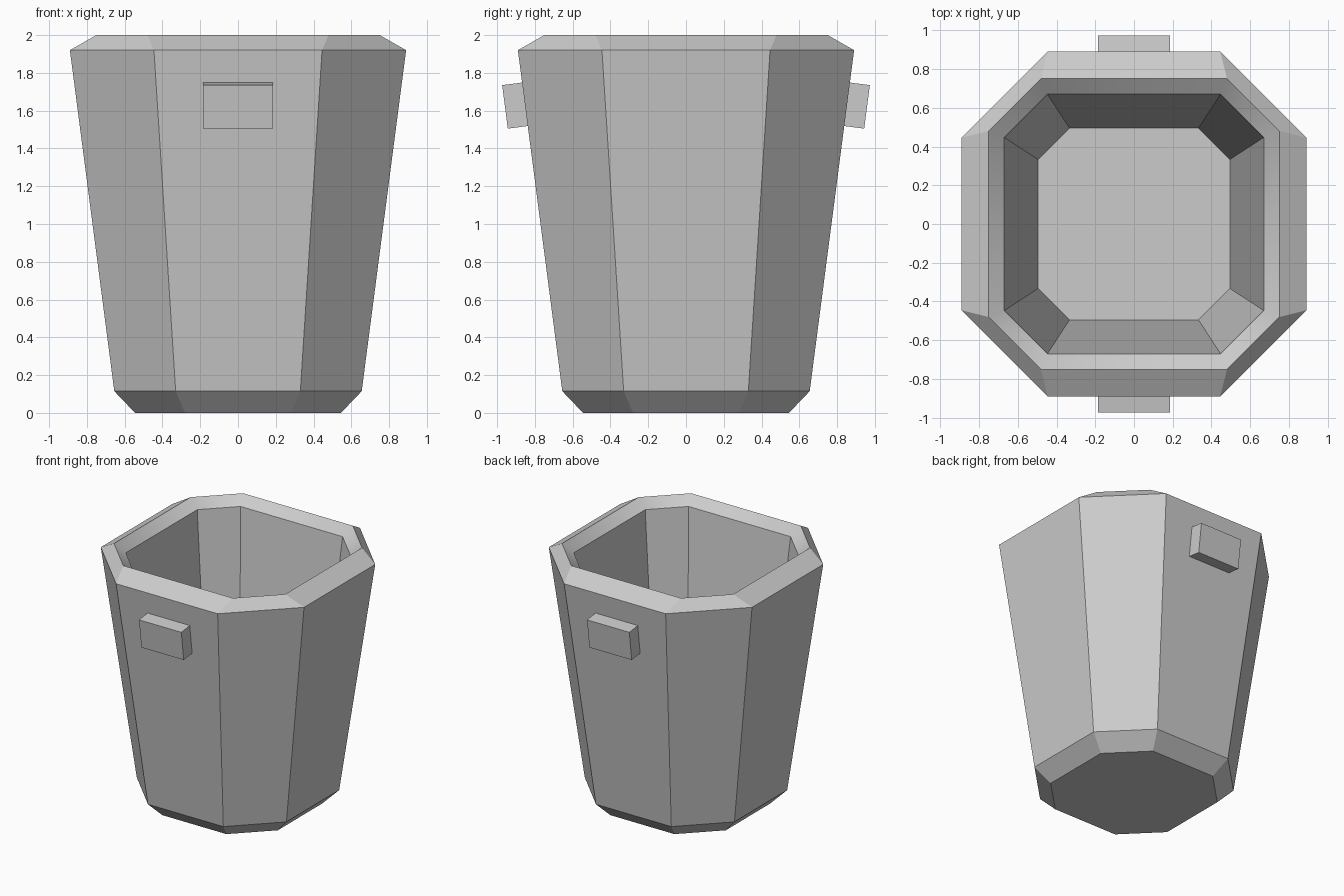
import bpy, bmesh, math
from mathutils import Matrix

if "Cube" in bpy.data.objects:
    bpy.data.objects.remove(bpy.data.objects["Cube"])


def add_object(name, bm):
    bmesh.ops.recalc_face_normals(bm, faces=bm.faces)
    mesh = bpy.data.meshes.new(name)
    bm.to_mesh(mesh)
    bm.free()
    obj = bpy.data.objects.new(name, mesh)
    bpy.context.collection.objects.link(obj)
    return obj


def octagon(bm, half, cut, z):
    # square of the given half width with its corners cut off
    pts = [(half, -cut), (half, cut), (cut, half), (-cut, half),
           (-half, cut), (-half, -cut), (-cut, -half), (cut, -half)]
    return [bm.verts.new((x, y, z)) for x, y in pts]


# Bucket: stacked octagons (half width, corner cut, height), outside then inside
profile = [(0.545, 0.28, 0.0), (0.655, 0.33, 0.115), (0.89, 0.445, 1.92),
           (0.75, 0.48, 2.0), (0.67, 0.447, 1.935), (0.495, 0.333, 0.17)]
bm = bmesh.new()
rings = [octagon(bm, *p) for p in profile]
for a, b in zip(rings, rings[1:]):
    for i in range(8):
        j = (i + 1) % 8
        bm.faces.new((a[i], a[j], b[j], b[i]))
bm.faces.new(rings[0])
bm.faces.new(rings[-1])
bucket = add_object("bucket", bm)
bpy.context.view_layer.objects.active = bucket
bucket.select_set(True)
bpy.ops.object.shade_smooth_by_angle(angle=math.radians(30))

# Grip blocks: tilted with the front wall, mirrored to the back
bm = bmesh.new()
place = (Matrix.Translation((0, -0.874, 1.631))
         @ Matrix.Rotation(math.radians(7.4), 4, 'X')
         @ Matrix.Diagonal((0.37, 0.17, 0.232, 1)))
bmesh.ops.create_cube(bm, size=1, matrix=place)
grips = add_object("grip_blocks", bm)
mirror = grips.modifiers.new("mirror", 'MIRROR')
mirror.use_axis = (False, True, False)
